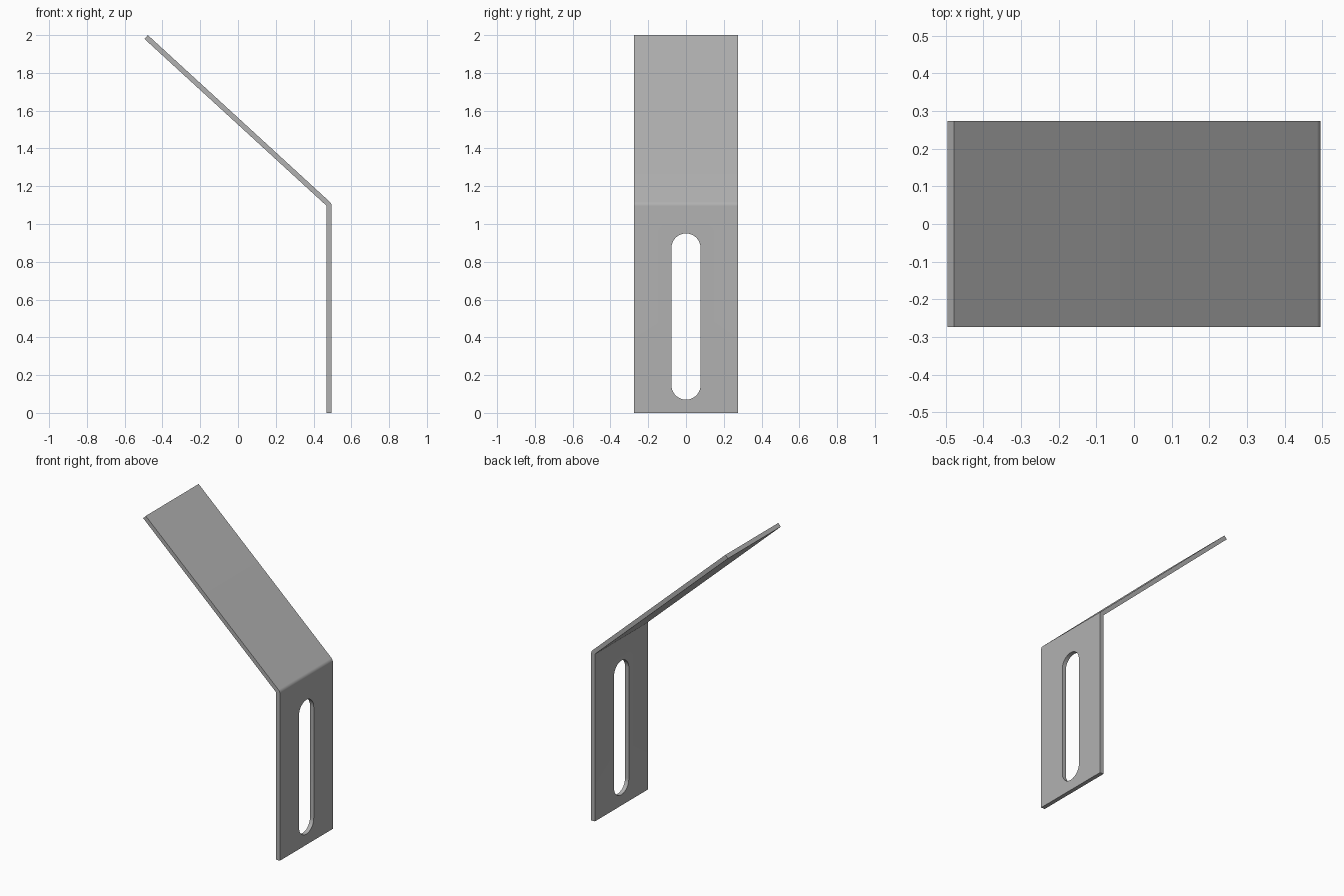
import bpy, bmesh, math
from mathutils import Vector

if "Cube" in bpy.data.objects:
    bpy.data.objects.remove(bpy.data.objects["Cube"])

T = 0.027                      # sheet thickness
HALF_W = 0.274                 # half width along y
X_OUT = 0.4955                 # outer face of the upright leg
TILT = math.radians(42.5)      # slope of the upper leg
R_OUT, R_IN = 0.031, 0.004     # bend radii
BEND_STEPS = 8

steel = bpy.data.materials.new("grey_steel")
steel.diffuse_color = (0.44, 0.44, 0.44, 1)
steel.use_nodes = True
steel.node_tree.nodes["Principled BSDF"].inputs["Base Color"].default_value = steel.diffuse_color


def extrude(name, outline, offset):
    """Prism from a closed outline of 3D points."""
    bm = bmesh.new()
    face = bm.faces.new([bm.verts.new(p) for p in outline])
    res = bmesh.ops.extrude_face_region(bm, geom=[face])
    bmesh.ops.translate(bm, vec=offset,
                        verts=[g for g in res["geom"] if isinstance(g, bmesh.types.BMVert)])
    bmesh.ops.recalc_face_normals(bm, faces=bm.faces)
    mesh = bpy.data.meshes.new(name)
    bm.to_mesh(mesh)
    bm.free()
    mesh.materials.append(steel)
    obj = bpy.data.objects.new(name, mesh)
    bpy.context.collection.objects.link(obj)
    return obj


# Side profile: upright leg, rounded bend, sloping leg
normal = Vector((math.sin(TILT), 0, math.cos(TILT)))
along = Vector((-math.cos(TILT), 0, math.sin(TILT)))
tip = Vector((-X_OUT + T * normal.x, 0, 2.0))
corner_z = tip.z - (X_OUT - tip.x) * math.tan(TILT)
sweep = math.pi / 2 - TILT
centre = Vector((X_OUT - R_OUT, 0, corner_z - R_OUT * math.tan(sweep / 2)))


def arc(radius):
    return [centre + radius * Vector((math.cos(sweep * i / BEND_STEPS), 0,
                                      math.sin(sweep * i / BEND_STEPS)))
            for i in range(BEND_STEPS + 1)]


profile = [Vector((X_OUT, 0, 0))] + arc(R_OUT) + [tip, tip - T * normal]
profile += arc(R_IN)[::-1] + [Vector((X_OUT - T, 0, 0))]
side = Vector((0, HALF_W, 0))
bracket = extrude("bent_bracket", [p - side for p in profile], 2 * side)

# Rounded slot through the upright leg
r, z_low, z_high, n = 0.077, 0.07, 0.95, 24
slot = []
for cz, start in ((z_high - r, 0), (z_low + r, math.pi)):
    for i in range(n + 1):
        a = start + math.pi * i / n
        slot.append(Vector((X_OUT - 0.1, r * math.cos(a), cz + r * math.sin(a))))
cutter = extrude("slot_cutter", slot, Vector((0.2, 0, 0)))
cutter.hide_render = True

cut = bracket.modifiers.new("slot", "BOOLEAN")
cut.operation = "DIFFERENCE"
cut.solver = "EXACT"
cut.object = cutter

# Apply the cut, drop the cutter, and smooth the bend and slot ends
bpy.context.view_layer.objects.active = bracket
bracket.select_set(True)
bpy.ops.object.modifier_apply(modifier="slot")
bpy.data.objects.remove(cutter)
bpy.ops.object.shade_smooth_by_angle(angle=math.radians(30))
